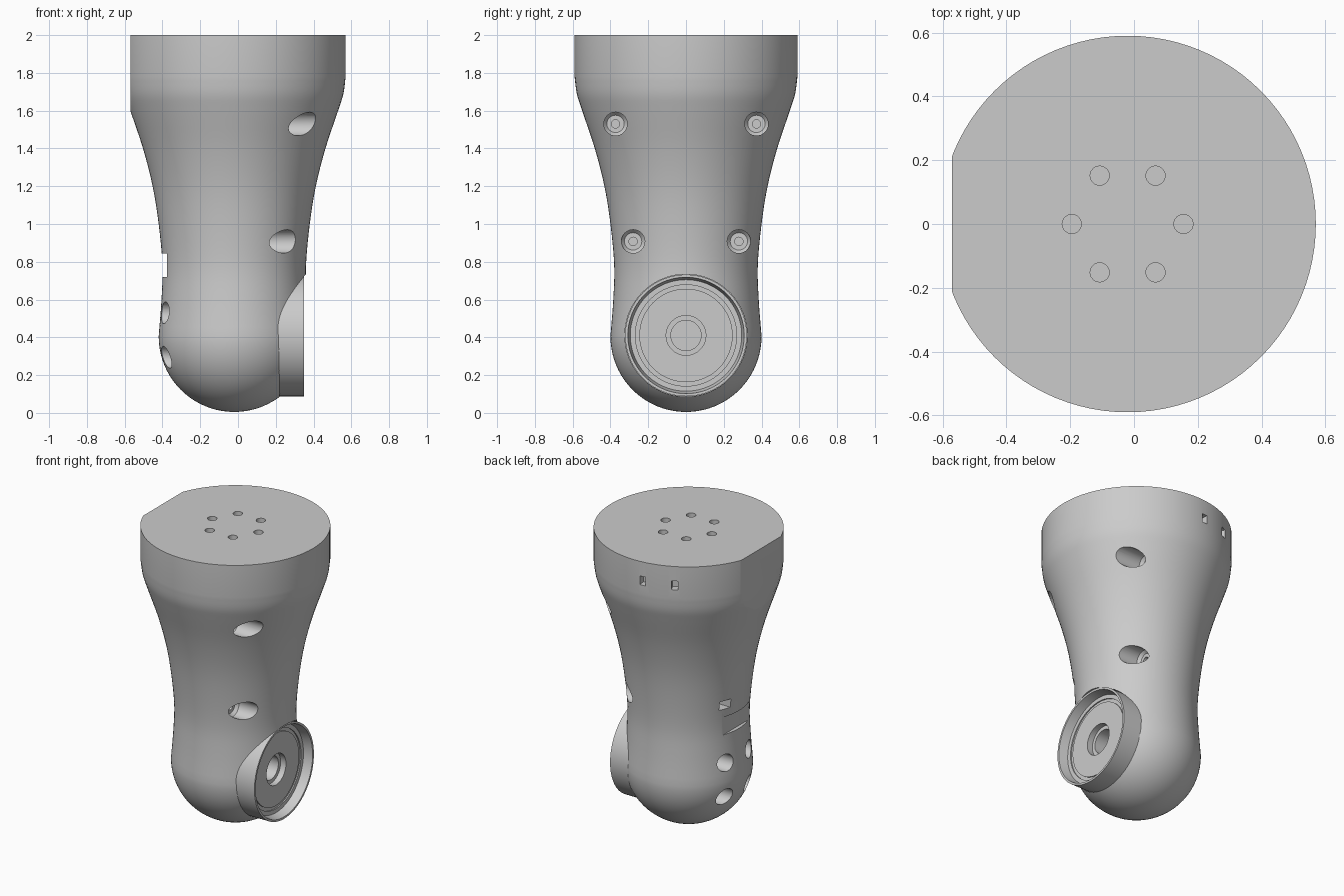
import bpy, bmesh
from math import radians, cos, sin, pi, sqrt
from mathutils import Matrix, Vector

cube = bpy.data.objects.get("Cube")
if cube:
    bpy.data.objects.remove(cube)

AXIS_X = -0.02      # vertical axis of the body
JOINT_Z = 0.41      # height of the joint flange
ALONG_X = Matrix.Rotation(pi / 2, 4, 'Y')

grey = bpy.data.materials.new("light_grey")
grey.use_nodes = True
grey.diffuse_color = (0.6, 0.6, 0.6, 1)
grey.node_tree.nodes["Principled BSDF"].inputs["Base Color"].default_value = grey.diffuse_color


def add_lathe(bm, profile, matrix, steps):
    """Spin (radius, height) points round z, then place them."""
    part = bmesh.new()
    verts = [part.verts.new((r, 0, h)) for r, h in profile]
    edges = [part.edges.new(pair) for pair in zip(verts, verts[1:])]
    bmesh.ops.spin(part, geom=verts + edges, cent=(0, 0, 0), axis=(0, 0, 1),
                   angle=2 * pi, steps=steps)
    bmesh.ops.remove_doubles(part, verts=part.verts, dist=0.0001)
    bmesh.ops.recalc_face_normals(part, faces=part.faces)
    part.transform(matrix)
    mesh = bpy.data.meshes.new("part")
    part.to_mesh(mesh)
    part.free()
    bm.from_mesh(mesh)
    bpy.data.meshes.remove(mesh)


def add_box(bm, centre, size, turn=0):
    matrix = (Matrix.Translation(centre) @ Matrix.Rotation(turn, 4, 'Z')
              @ Matrix.Diagonal((*size, 1)))
    bmesh.ops.create_cube(bm, size=1, matrix=matrix)


def make_object(name, bm):
    mesh = bpy.data.meshes.new(name)
    bm.to_mesh(mesh)
    bm.free()
    mesh.materials.append(grey)
    obj = bpy.data.objects.new(name, mesh)
    bpy.context.collection.objects.link(obj)
    return obj


def smooth(obj):
    bpy.ops.object.select_all(action='DESELECT')
    obj.select_set(True)
    bpy.context.view_layer.objects.active = obj
    bpy.ops.object.shade_smooth_by_angle(angle=radians(30))


def rod(radius, low, high):
    return [(0, low), (radius, low), (radius, high), (0, high)]


def curve_through(points, steps=4):
    """Smooth a list of profile points."""
    pts = [Vector(p) for p in points]
    pts = [2 * pts[0] - pts[1]] + pts + [2 * pts[-1] - pts[-2]]
    out = []
    for a, b, c, d in zip(pts, pts[1:], pts[2:], pts[3:]):
        for i in range(steps):
            t = i / steps
            out.append(0.5 * (2 * b + (c - a) * t + (2 * a - 5 * b + 4 * c - d) * t ** 2
                              + (3 * b - a - 3 * c + d) * t ** 3))
    return [tuple(p) for p in out + [pts[-2]]]


# Body: round base flowing through a waist to a wide collar
bowl = [(0.4 * sin(a), 0.405 - 0.4 * cos(a)) for a in (i * pi / 40 for i in range(20))]
flare = curve_through([(0.4, 0.405), (0.385, 0.6), (0.38, 0.78), (0.4, 1.0), (0.432, 1.2),
                       (0.483, 1.4), (0.55, 1.6), (0.578, 1.69), (0.59, 1.78)])
bm = bmesh.new()
add_lathe(bm, bowl + flare + [(0.59, 2), (0, 2)], Matrix.Translation((AXIS_X, 0, 0)), 96)
body = make_object("body", bm)

# Cutters for every opening in the body
bm = bmesh.new()
add_box(bm, (-1.07, 0, 1.5), (1, 2, 2))                          # flat on the collar
for i in range(6):                                               # mounting holes on top
    a = i * pi / 3
    place = Matrix.Translation((AXIS_X + 0.175 * cos(a), 0.175 * sin(a), 0))
    add_lathe(bm, rod(0.03, 1.85, 2.1), place, 24)
for side in (-1, 1):
    for y, z, floor in ((0.373, 1.53, 0.2), (0.28, 0.908, 0.14)):   # countersunk screw holes
        place = Matrix.Translation((0, side * y, z)) @ ALONG_X
        add_lathe(bm, [(0, floor - 0.08), (0.022, floor - 0.08), (0.022, floor),
                       (0.046, floor), (0.062, floor + 0.02), (0.062, 1), (0, 1)], place, 32)
    for z in (0.53, 0.295):                                      # round ports
        add_lathe(bm, rod(0.058, -1, -0.25), Matrix.Translation((0, side * 0.125, z)) @ ALONG_X, 32)
add_box(bm, (-0.875, 0, 0.782), (1, 0.32, 0.124))                # wide slot
add_box(bm, (-0.4, 0.13, 0.93), (0.2, 0.08, 0.06))               # small window
for degrees in (96, 116.5):                                      # vent slots on the collar
    a = radians(degrees)
    add_box(bm, (AXIS_X + 0.59 * cos(a), 0.59 * sin(a), 1.87), (0.1, 0.04, 0.06), a)
joint = Matrix.Translation((0, 0, JOINT_Z)) @ ALONG_X
add_lathe(bm, rod(0.324, 0.15, 1), joint, 96)                    # seat for the flange
cutter = make_object("opening_cutter", bm)
cutter.hide_render = True

mod = body.modifiers.new("openings", 'BOOLEAN')
mod.operation = 'DIFFERENCE'
mod.solver = 'EXACT'
mod.object = cutter
bpy.context.view_layer.objects.active = body
bpy.ops.object.modifier_apply(modifier=mod.name)
bpy.data.objects.remove(cutter)
smooth(body)

# Joint flange: thin rim round a sunken plate with a stepped bore
bm = bmesh.new()
add_lathe(bm, [(0, 0.12), (0.322, 0.12), (0.322, 0.35), (0.308, 0.35), (0.295, 0.29),
               (0.268, 0.29), (0.268, 0.282), (0.247, 0.282), (0.247, 0.29),
               (0.105, 0.29), (0.105, 0.25), (0.08, 0.25), (0.08, 0.16), (0, 0.16)], joint, 96)
smooth(make_object("joint_flange", bm))
